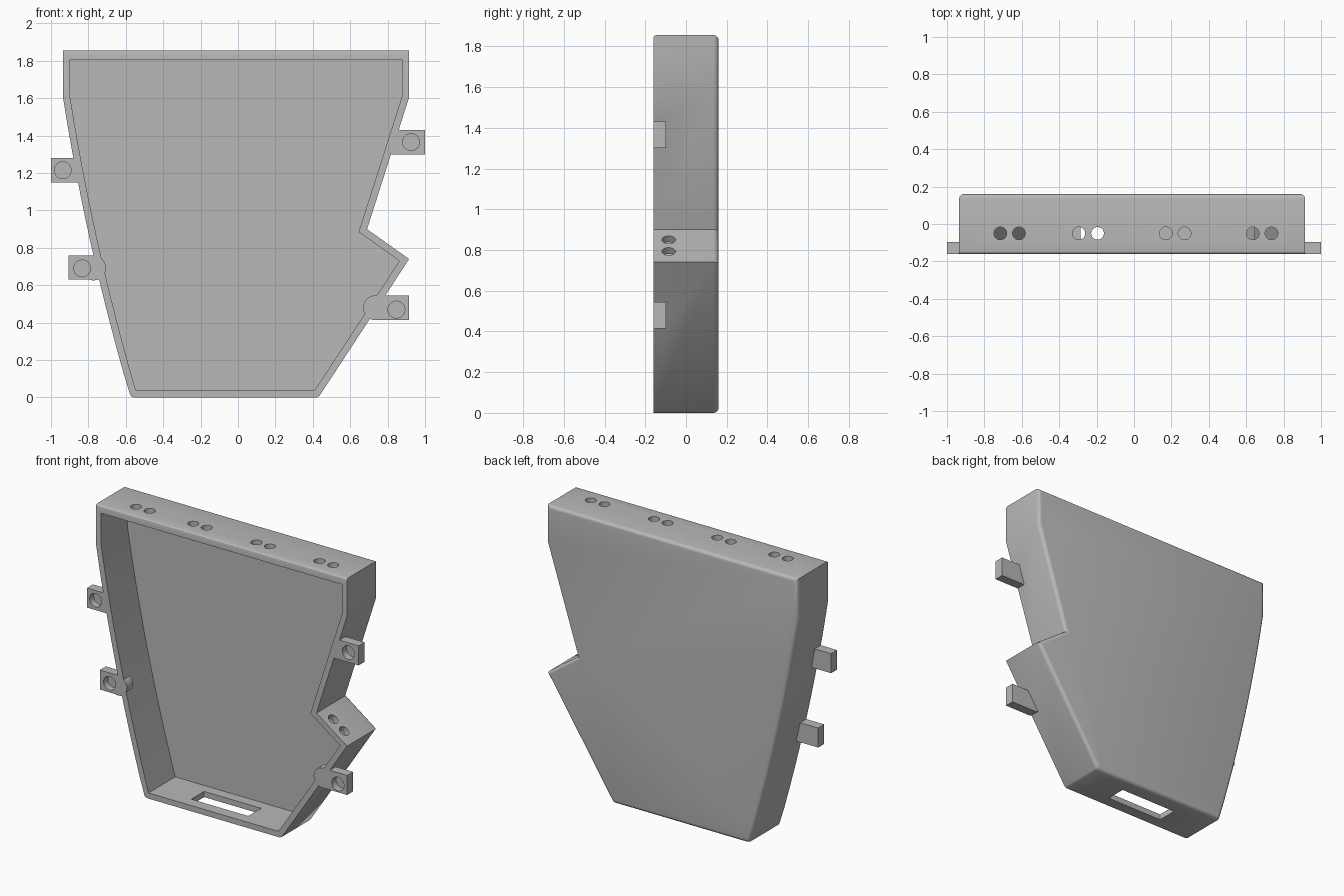
import bpy, bmesh, math
from mathutils import Vector, Matrix

cube = bpy.data.objects.get("Cube")
if cube:
    bpy.data.objects.remove(cube, do_unlink=True)

FRONT, BACK, WALL = -0.16, 0.16, 0.038

grey = bpy.data.materials.new("plain grey")
grey.use_nodes = True
grey.diffuse_color = (0.48, 0.48, 0.48, 1)
grey.node_tree.nodes["Principled BSDF"].inputs["Base Color"].default_value = (0.48, 0.48, 0.48, 1)


def finish(bm, name):
    bmesh.ops.recalc_face_normals(bm, faces=bm.faces)
    mesh = bpy.data.meshes.new(name)
    bm.to_mesh(mesh)
    bm.free()
    mesh.materials.append(grey)
    obj = bpy.data.objects.new(name, mesh)
    bpy.context.collection.objects.link(obj)
    return obj


def prism(points, y0, y1):
    """Extrude an XZ outline from y0 to y1."""
    bm = bmesh.new()
    face = bm.faces.new([bm.verts.new((x, y0, z)) for x, z in points])
    new = bmesh.ops.extrude_face_region(bm, geom=[face])["geom"]
    bmesh.ops.translate(bm, verts=[v for v in new if isinstance(v, bmesh.types.BMVert)],
                        vec=(0, y1 - y0, 0))
    return bm


def box(name, x0, x1, y0, y1, z0, z1):
    return finish(prism([(x0, z0), (x1, z0), (x1, z1), (x0, z1)], y0, y1), name)


def rod(name, centre, axis, radius, length):
    bm = bmesh.new()
    turn = Vector(axis).to_track_quat('Z', 'Y').to_matrix().to_4x4()
    bmesh.ops.create_cone(bm, cap_ends=True, segments=32, radius1=radius, radius2=radius,
                          depth=length, matrix=Matrix.Translation(centre) @ turn)
    return finish(bm, name)


def combine(target, tool, operation):
    mod = target.modifiers.new("cut", 'BOOLEAN')
    mod.operation, mod.solver, mod.object = operation, 'EXACT', tool
    with bpy.context.temp_override(object=target, active_object=target):
        bpy.ops.object.modifier_apply(modifier=mod.name)
    bpy.data.objects.remove(tool, do_unlink=True)


def inset(points, d):
    """Offset a counter-clockwise outline inward with mitred corners."""
    out = []
    for i, p in enumerate(points):
        p = Vector(p)
        a = (p - Vector(points[i - 1])).normalized()
        b = (Vector(points[(i + 1) % len(points)]) - p).normalized()
        na, nb = Vector((-a.y, a.x)), Vector((-b.y, b.x))
        out.append(p + (na + nb) * d / (1 + na.dot(nb)))
    return out


# Outline: bowed side at -x, notched side at +x
bow = []
for i in range(13):
    t = i / 12
    bow.append((-0.935 + 0.36 * t - 0.108 * t * (1 - t), 1.6 * (1 - t)))
right_side = [(0.915, 0.74), (0.69, 0.9), (0.915, 1.605), (0.915, 1.855)]
rounded = [(-0.578, 0.02), (-0.572, 0.006), (-0.555, 0), (0.42, 0), (0.435, 0.008)]
outer = rounded + right_side + [(-0.935, 1.855)] + bow[:-1]
plain = [(-0.575, 0), (0.43, 0)] + right_side + [(-0.935, 1.855)] + bow[:-1]
inner = [(x, min(z, 1.805)) for x, z in inset(plain, WALL)]

# Tray body with softened back rim and top front edge
bm = prism(outer, FRONT, BACK)
rim = [e for e in bm.edges if all(v.co.y > BACK - 0.001 for v in e.verts)]
bmesh.ops.bevel(bm, geom=rim, offset=0.025, segments=4, profile=0.5, affect='EDGES')
lip = [e for e in bm.edges if all(v.co.y < FRONT + 0.001 and v.co.z > 1.85 for v in e.verts)]
bmesh.ops.bevel(bm, geom=lip, offset=0.015, segments=3, profile=0.5, affect='EDGES')
tray = finish(bm, "tray_shell")

# Mounting tabs: hole x, hole z, outer end x, lower z, inner end x
tabs = [(-0.937, 1.215, -1.0, 1.15, -0.855), (-0.833, 0.69, -0.905, 0.63, -0.74),
        (0.925, 1.365, 1.0, 1.30, 0.82), (0.847, 0.47, 0.915, 0.415, 0.72)]
for hx, hz, end, low, root in tabs:
    combine(tray, box("tab", min(end, root), max(end, root), FRONT, -0.097, low, low + 0.13), 'UNION')

# Hollow interior
combine(tray, finish(prism(inner, FRONT - 0.1, BACK - 0.04), "hollow"), 'DIFFERENCE')

# Rounded bosses inside the two lower tabs
for x, z in [(-0.772, 0.692), (0.735, 0.48)]:
    combine(tray, rod("boss", (x, (FRONT - 0.097) / 2, z), (0, 1, 0), 0.066, 0.063), 'UNION')

# Blind screw holes in the tabs
for hx, hz, *rest in tabs:
    combine(tray, rod("screw_hole", (hx, FRONT, hz), (0, 1, 0), 0.045, 0.09), 'DIFFERENCE')

# Paired holes through the top wall
for x in (-0.665, -0.245, 0.22, 0.685):
    for side in (-0.05, 0.05):
        combine(tray, rod("top_hole", (x + side, -0.05, 1.83), (0, 0, 1), 0.034, 0.12), 'DIFFERENCE')

# Paired holes through the notch shelf
for x, z in [(0.76, 0.85), (0.841, 0.793)]:
    combine(tray, rod("shelf_hole", (x, -0.085, z), (0.16, 0, 0.225), 0.033, 0.12), 'DIFFERENCE')

# Slot through the floor
combine(tray, box("floor_slot", -0.285, 0.135, -0.085, 0.05, -0.1, 0.1), 'DIFFERENCE')

bpy.ops.object.select_all(action='DESELECT')
tray.select_set(True)
bpy.context.view_layer.objects.active = tray
bpy.ops.object.shade_smooth_by_angle(angle=math.radians(30))
